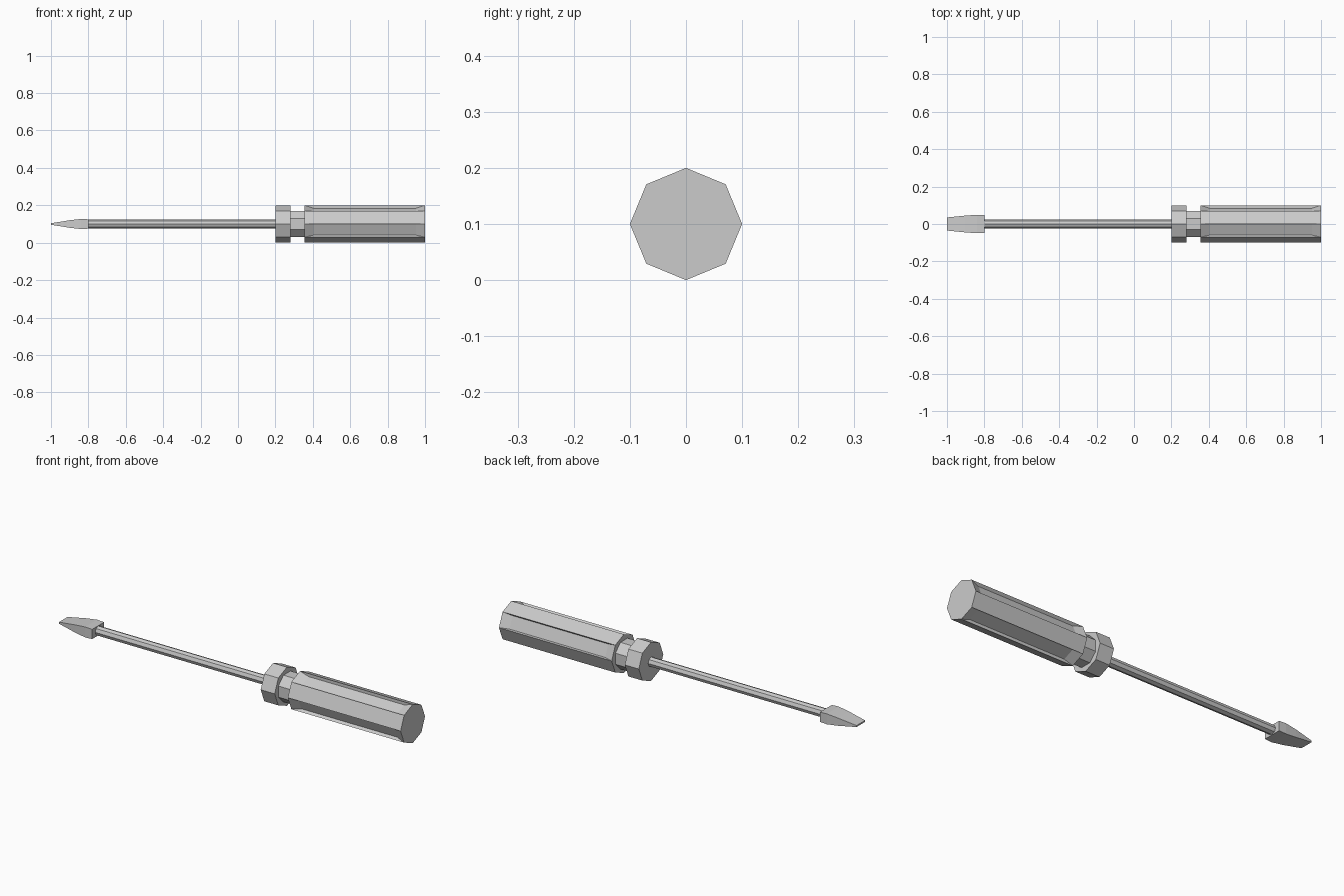
import bpy, bmesh
from math import sin, cos, pi
from mathutils import Vector

if "Cube" in bpy.data.objects:
    bpy.data.objects.remove(bpy.data.objects["Cube"])

AXIS_Z = 0.1


def ring(x, r, turn=0.0, n=8):
    return [(x, r * cos(turn + 2 * pi * i / n), AXIS_Z + r * sin(turn + 2 * pi * i / n))
            for i in range(n)]


def rect(x, half_w, half_h):
    return [(x, sy * half_w, AXIS_Z + sz * half_h)
            for sy, sz in ((1, 1), (-1, 1), (-1, -1), (1, -1))]


def loft(name, sections, edit=None):
    """Skin matching cross-sections along x and cap both ends."""
    bm = bmesh.new()
    rows = [[bm.verts.new(p) for p in s] for s in sections]
    sides = []
    for a, b in zip(rows, rows[1:]):
        n = len(a)
        sides += [bm.faces.new((a[i], a[(i + 1) % n], b[(i + 1) % n], b[i])) for i in range(n)]
    bm.faces.new(rows[0][::-1])
    bm.faces.new(rows[-1])
    bmesh.ops.recalc_face_normals(bm, faces=bm.faces[:])
    if edit:
        edit(bm, sides)
    mesh = bpy.data.meshes.new(name)
    bm.to_mesh(mesh)
    bm.free()
    obj = bpy.data.objects.new(name, mesh)
    bpy.context.collection.objects.link(obj)
    return obj


def sink_grips(bm, sides):
    """Recess every other long side of the handle."""
    for face in sides[::2]:
        face.normal_update()
        normal, centre = face.normal.copy(), face.calc_center_median()
        bmesh.ops.inset_individual(bm, faces=[face], thickness=0.004)
        outer = [Vector(v.co) for v in face.verts]
        xs = [c.x for c in outer]
        x_mid = (min(xs) + max(xs)) / 2
        for v in face.verts:
            d = v.co - centre
            across = Vector((0, d.y, d.z)).normalized() * 0.0325
            along = 0.274 if v.co.x > x_mid else -0.274
            v.co = centre + across + Vector((along, 0, 0)) - normal * 0.015


# Handle, neck and collar
loft("handle", [ring(0.355, 0.1), ring(1.0, 0.1)], sink_grips)
loft("neck", [ring(0.28, 0.075, pi / 8), ring(0.355, 0.075, pi / 8)])
loft("collar", [ring(0.2, 0.1), ring(0.28, 0.1)])

# Shaft
loft("shaft", [ring(-0.81, 0.024), ring(0.2, 0.024)])

# Flat blade
loft("blade", [rect(-1.0, 0.035, 0.004), rect(-0.9, 0.045, 0.02),
               rect(-0.84, 0.049, 0.027), rect(-0.8, 0.049, 0.025)])
